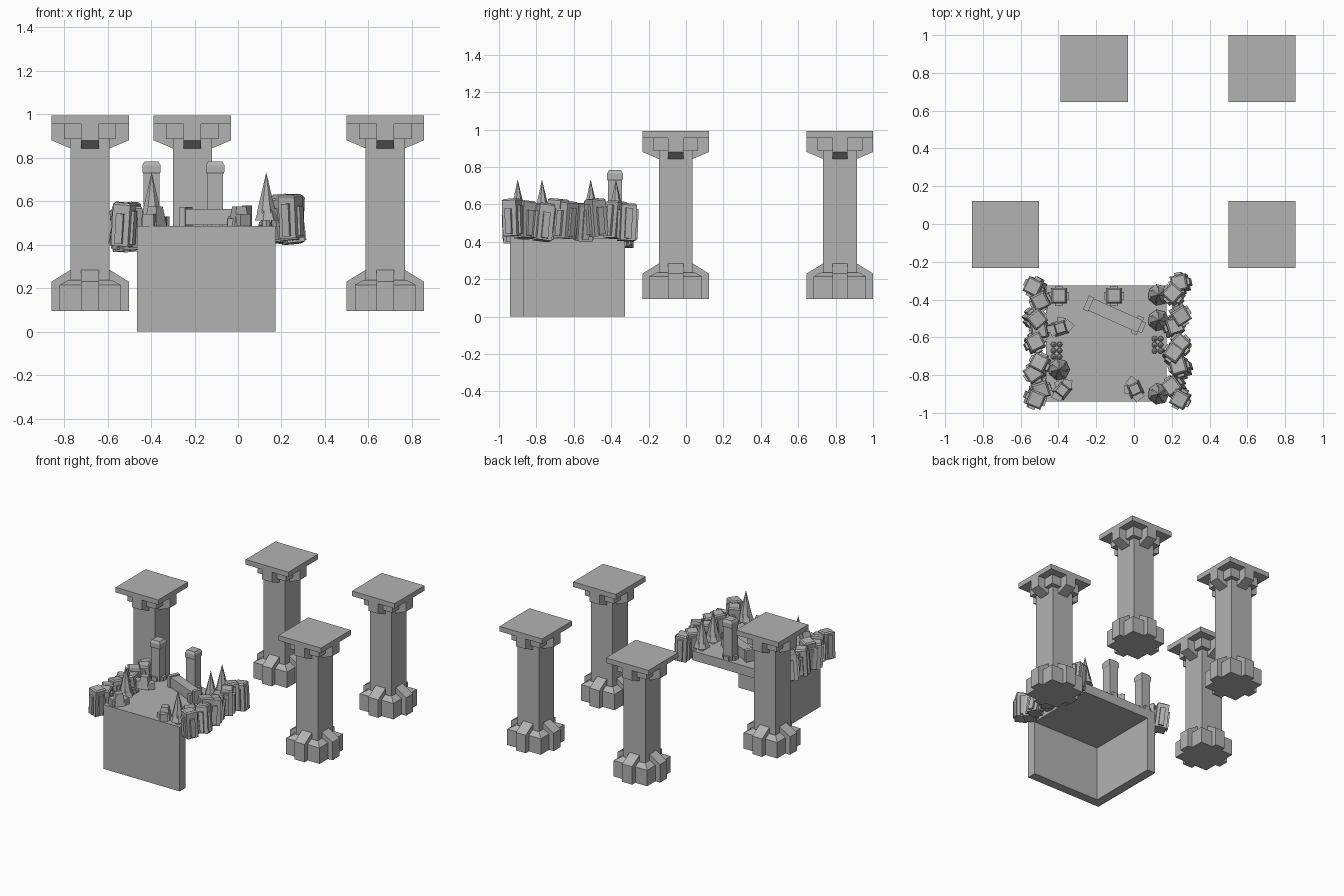
import bpy
import bmesh
import math
import random
from mathutils import Matrix, Vector, Euler

if "Cube" in bpy.data.objects:
    bpy.data.objects.remove(bpy.data.objects["Cube"], do_unlink=True)

random.seed(4)
GREY = (0.45, 0.45, 0.45, 1)
stone = bpy.data.materials.new("grey stone")
stone.use_nodes = True
stone.diffuse_color = GREY
stone.node_tree.nodes["Principled BSDF"].inputs["Base Color"].default_value = GREY


def finish(name, bm, location=(0, 0, 0), rotation=(0, 0, 0)):
    bmesh.ops.recalc_face_normals(bm, faces=bm.faces)
    mesh = bpy.data.meshes.new(name)
    bm.to_mesh(mesh)
    bm.free()
    mesh.materials.append(stone)
    obj = bpy.data.objects.new(name, mesh)
    obj.location, obj.rotation_euler = location, rotation
    bpy.context.collection.objects.link(obj)
    return obj


def box(bm, low, high, turn=0):
    low, high = Vector(low), Vector(high)
    size = high - low
    m = (Matrix.Rotation(turn, 4, "Z") @ Matrix.Translation((low + high) / 2)
         @ Matrix.Diagonal((*size, 1)))
    bmesh.ops.create_cube(bm, size=1, matrix=m)


def taper(bm, r1, r2, z1, z2, sides=4, turn=math.pi / 4):
    # Square tapers take half-widths, other tapers take radii
    k = math.sqrt(2) if sides == 4 else 1
    m = Matrix.Translation((0, 0, (z1 + z2) / 2)) @ Matrix.Rotation(turn, 4, "Z")
    bmesh.ops.create_cone(bm, cap_ends=True, segments=sides, radius1=r1 * k,
                          radius2=r2 * k, depth=z2 - z1, matrix=m)


def bracket(bm, turn, z_outer, z_knee, z_inner, reach=0.178, half=0.041):
    # Arm with a sloping edge that runs back to the shaft
    rot = Matrix.Rotation(turn, 3, "Z")
    profile = [(0.05, z_outer), (reach, z_outer), (reach, z_knee),
               (0.088, z_inner), (0.05, z_inner)]
    ends = [[bm.verts.new(rot @ Vector((x, y, z))) for x, z in profile]
            for y in (-half, half)]
    bm.faces.new(ends[0])
    bm.faces.new(ends[1])
    for i in range(len(profile)):
        j = (i + 1) % len(profile)
        bm.faces.new((ends[0][i], ends[0][j], ends[1][j], ends[1][i]))


# Four columns
def column(x, y):
    bm = bmesh.new()
    taper(bm, 0.09, 0.09, 0.11, 0.96)
    taper(bm, 0.178, 0.178, 0.955, 0.993)
    taper(bm, 0.14, 0.14, 0.095, 0.215)
    taper(bm, 0.14, 0.10, 0.215, 0.237)
    taper(bm, 0.12, 0.12, 0.885, 0.957)
    for i in range(4):
        bracket(bm, i * math.pi / 2, 0.095, 0.23, 0.285)
        bracket(bm, i * math.pi / 2, 0.957, 0.88, 0.842)
    finish("column", bm, (x, y, 0))


for spot in ((-0.21, 0.823), (0.677, 0.823), (-0.68, -0.055), (0.677, -0.055)):
    column(*spot)

# Platform: deck on a front wall and one side wall, open elsewhere
for name, low, high in (
        ("platform_deck", (-0.465, -0.94, 0.415), (0.172, -0.325, 0.485)),
        ("platform_front_wall", (-0.465, -0.94, 0), (0.172, -0.87, 0.415)),
        ("platform_side_wall", (-0.465, -0.87, 0), (-0.395, -0.325, 0.415))):
    bm = bmesh.new()
    box(bm, low, high)
    finish(name, bm)

# Towers with chamfered heads and small side pegs
for x in (-0.398, -0.105):
    bm = bmesh.new()
    taper(bm, 0.037, 0.037, 0, 0.24)
    taper(bm, 0.037, 0.042, 0.24, 0.25)
    taper(bm, 0.042, 0.042, 0.25, 0.28)
    taper(bm, 0.042, 0.032, 0.28, 0.298)
    box(bm, (-0.053, -0.02, 0), (0.053, 0.02, 0.03))
    box(bm, (-0.02, -0.053, 0), (0.02, 0.053, 0.03))
    finish("tower", bm, (x, -0.38, 0.485))

# Fallen pillar lying across the deck
bm = bmesh.new()
box(bm, (-0.155, -0.035, 0.005), (0.145, 0.035, 0.08))
box(bm, (-0.165, -0.04, 0), (-0.135, 0.04, 0.088))
box(bm, (0.115, -0.05, 0), (0.15, 0.05, 0.06))
box(bm, (0.145, -0.03, 0), (0.17, 0.03, 0.095))
finish("fallen_pillar", bm, (-0.103, -0.482, 0.485), (0, 0, math.radians(-24)))

# Pointed trees
for x, y in ((0.13, -0.375), (0.13, -0.51), (0.13, -0.9), (-0.397, -0.77)):
    bm = bmesh.new()
    taper(bm, 0.02, 0.02, 0, 0.05, 6, 0)
    taper(bm, 0.058, 0.03, 0.025, 0.10, 7, 0.2)
    taper(bm, 0.045, 0.0, 0.06, 0.248, 7, 0)
    finish("pointed_tree", bm, (x, y, 0.485))

# Rubble heaps
for x, y, turn in ((-0.39, -0.55, 0.3), (-0.38, -0.88, 0.9), (0.005, -0.875, 2.0)):
    bm = bmesh.new()
    taper(bm, 0.038, 0.024, 0, 0.09)
    box(bm, (0.01, -0.045, 0), (0.06, 0.005, 0.045), 0.5)
    box(bm, (-0.06, -0.02, 0), (-0.015, 0.035, 0.055), 0.2)
    box(bm, (-0.02, 0.015, 0), (0.025, 0.055, 0.035), -0.4)
    finish("rubble_heap", bm, (x, y, 0.485), (0, 0, turn))

# Stud patches, two by three
for x, y in ((0.125, -0.64), (-0.41, -0.67)):
    bm = bmesh.new()
    for i in range(2):
        for j in range(3):
            m = Matrix.Translation(((i - 0.5) * 0.032, (j - 1) * 0.032, 0.01))
            bmesh.ops.create_icosphere(bm, subdivisions=1, radius=0.017, matrix=m)
    finish("stud_patch", bm, (x, y, 0.485))


# Ribbed blocks leaning along both sides
def ribbed_block(x, y, z):
    bm = bmesh.new()
    taper(bm, 0.042, 0.042, -0.095, 0.095)
    taper(bm, 0.042, 0.034, 0.095, 0.104)
    for i in range(4):
        top = random.uniform(0.05, 0.085)
        box(bm, (0.035, -0.02, -0.085), (0.056, 0.016, top), i * math.pi / 2)
    tilt = Euler((random.uniform(-0.13, 0.13), random.uniform(-0.1, 0.1),
                  random.uniform(0.1, 1.2)))
    finish("ribbed_block", bm, (x, y, z), tilt)


left_ys = (-0.335, -0.40, -0.50, -0.555, -0.63, -0.74, -0.79, -0.87, -0.925)
right_ys = (-0.315, -0.375, -0.48, -0.545, -0.64, -0.69, -0.76, -0.86, -0.925)
for i in range(9):
    ribbed_block(-0.525 + 0.03 * (i % 2), left_ys[i], 0.465 + 0.012 * (i % 3))
    ribbed_block(0.245 - 0.035 * (i % 2), right_ys[i], 0.50 + 0.013 * (i % 3))
